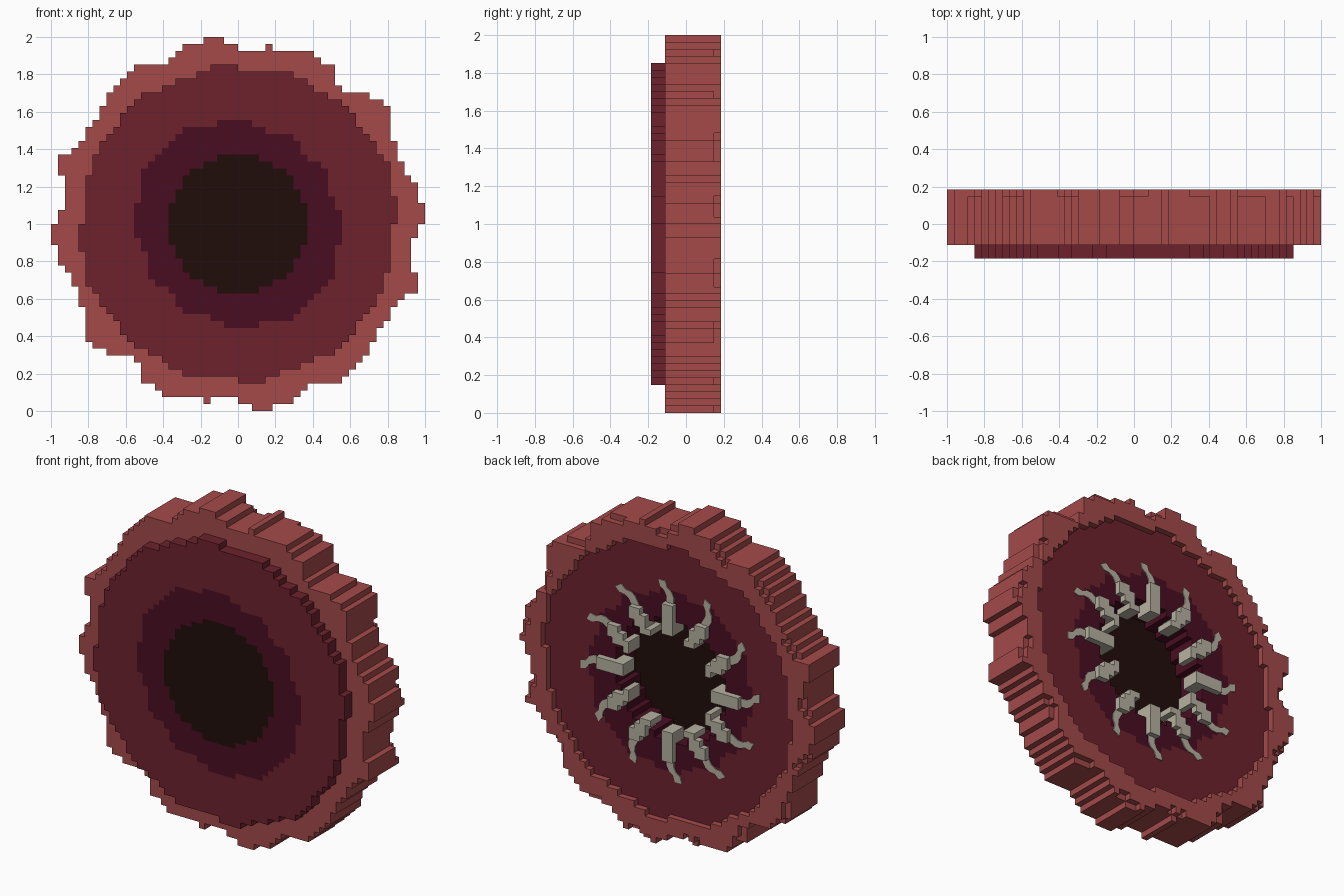
import bpy
import bmesh
from math import cos, sin, pi, hypot, atan2

cube = bpy.data.objects.get("Cube")
if cube:
    bpy.data.objects.remove(cube)

U = 2 / 54            # edge length of one block
BACK = 9              # layer index of the rearmost blocks
FLOOR = 4             # first open layer of the throat


def make_material(name, srgb):
    mat = bpy.data.materials.new(name)
    mat.use_nodes = True
    color = [(c / 255 / 12.92 if c < 11 else ((c / 255 + 0.055) / 1.055) ** 2.4) for c in srgb] + [1]
    mat.diffuse_color = color
    bsdf = next(n for n in mat.node_tree.nodes if n.type == "BSDF_PRINCIPLED")
    bsdf.inputs["Base Color"].default_value = color
    bsdf.inputs["Roughness"].default_value = 0.9
    return mat


RIM = make_material("rim red", (163, 74, 73))
FLESH = make_material("flesh maroon", (109, 34, 45))
GUM = make_material("gum purple", (74, 13, 33))
THROAT = make_material("throat black", (32, 13, 11))
TOOTH = make_material("tooth grey", (182, 177, 160))


def outline(first_row, lefts, rights):
    """Fill the upper rows, then add the same shape turned half way round."""
    cells = set()
    for n, (a, b) in enumerate(zip(lefts, rights)):
        k = 26 - first_row - n
        cells |= {(i, k) for i in range(a, b)}
    return cells | {(-1 - i, -1 - k) for i, k in cells}


def polar(i, k):
    return hypot(i + 0.5, k + 0.5), atan2(k + 0.5, i + 0.5)


def add_object(name, bm, mats):
    mesh = bpy.data.meshes.new(name)
    bm.to_mesh(mesh)
    bm.free()
    for m in mats:
        mesh.materials.append(m)
    obj = bpy.data.objects.new(name, mesh)
    bpy.context.collection.objects.link(obj)
    return obj


def build_blocks(name, cells, mats, occupied, pick=lambda cell: 0):
    """Make the exposed block faces of one part."""
    bm = bmesh.new()
    verts = {}

    def vert(p):
        if p not in verts:
            verts[p] = bm.verts.new((p[0] * U, (p[1] - 5) * U, (p[2] + 27) * U))
        return verts[p]

    for cell in sorted(cells):
        for axis in range(3):
            for side in (0, 1):
                near = list(cell)
                near[axis] += 2 * side - 1
                if tuple(near) in occupied:
                    continue
                ring = []
                for db, dc in ((0, 0), (1, 0), (1, 1), (0, 1)):
                    p = list(cell)
                    p[axis] += side
                    p[(axis + 1) % 3] += db
                    p[(axis + 2) % 3] += dc
                    ring.append(vert(tuple(p)))
                face = bm.faces.new(ring if side else ring[::-1])
                face.material_index = pick(cell)
    return add_object(name, bm, mats)


# Rough outer rim outline
rim_left = [-5, -8, -9, -10, -15, -16, -17, -18, -19, -19, -20, -20, -21, -22,
            -22, -23, -24, -26, -26, -26] + [-25] * 5 + [-26] * 2
rim_right = [-2, 0, 11, 12, 14, 14, 14, 15, 19, 21] + [22] * 5 + [23] * 3 + \
            [24, 24, 25] + [26] * 3 + [27] * 3
rim_shape = outline(0, rim_left, rim_right) | {(4, 25), (-5, -26)}

# Rounder flesh disc outline
disc_left = [-4, -6, -9, -11, -14, -15, -16, -17, -17, -18, -19, -20, -20] + \
            [-21] * 3 + [-22] * 7
disc_right = [0, 8, 10, 11, 13, 15, 16, 17, 17, 18, 19, 20, 20, 21] + \
             [22] * 5 + [23] * 4
disc_shape = outline(4, disc_left, disc_right)


def in_throat(i, k):
    return polar(i, k)[0] < 10


def in_gum(i, k):
    r, t = polar(i, k)
    return r < 14.8 + 0.5 * cos(12 * t) - 0.6 * sin(2 * t)


def notched(i, k):
    """Rim edge blocks left out of the rear layer."""
    edge = any((i + a, k + b) not in rim_shape for a, b in ((1, 0), (-1, 0), (0, 1), (0, -1)))
    return edge and sin(17 * polar(i, k)[1]) > 0.4


rim = {(i, l, k) for i, k in rim_shape - disc_shape for l in range(2, BACK + 1)
       if not (l == BACK and notched(i, k))}
disc = {(i, l, k) for i, k in disc_shape
        for l in range(FLOOR if in_throat(i, k) else BACK)}

# Twelve teeth: an arm on the gum and a fang reaching into the throat
teeth = set()
for n in range(12):
    c, s = cos(n * pi / 6), sin(n * pi / 6)
    for i, k in disc_shape:
        x, z = i + 0.5, k + 0.5
        u, v = x * c + z * s, z * c - x * s
        if abs(v) < 0.9 and 8 < u < 13:
            low = BACK - 2 if in_throat(i, k) else BACK
            teeth |= {(i, l, k) for l in range(low, BACK + 1)}

solid = rim | disc | teeth


def disc_colour(cell):
    i, _, k = cell
    return 2 if in_throat(i, k) else 1 if in_gum(i, k) else 0


build_blocks("outer_rim", rim, [RIM], solid)
build_blocks("flesh_disc", disc, [FLESH, GUM, THROAT], solid, disc_colour)
build_blocks("teeth", teeth, [TOOTH], solid)

# Thin hooked roots lying on the back of the disc
bm = bmesh.new()
path = [(12.5, 0), (14, 0), (14.8, -0.4), (15.4, -1.2), (16.4, -1.5)]
y = (BACK - 5) * U + 0.006
for n in range(12):
    c, s = cos(n * pi / 6), sin(n * pi / 6)
    strip = []
    for u, v in path:
        strip.append([bm.verts.new(((u * c - w * s) * U, y, (u * s + w * c + 27) * U))
                      for w in (v - 0.65, v + 0.65)])
    for (a, b), (d, e) in zip(strip, strip[1:]):
        bm.faces.new((a, b, e, d))
roots = add_object("tooth_roots", bm, [TOOTH])
solidify = roots.modifiers.new("thickness", "SOLIDIFY")
solidify.thickness = 0.006
solidify.offset = -1
